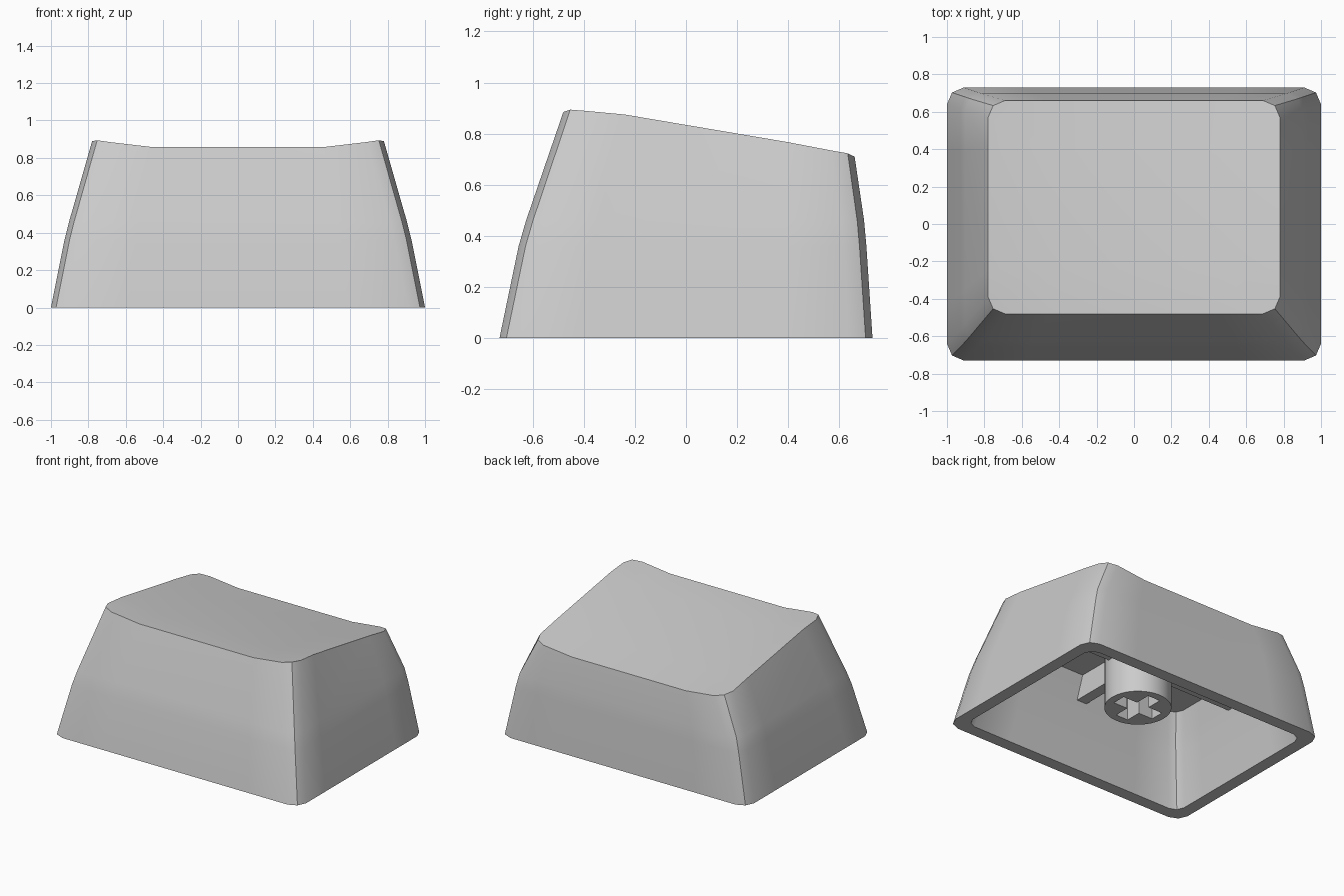
import bpy, bmesh, math

if "Cube" in bpy.data.objects:
    bpy.data.objects.remove(bpy.data.objects["Cube"])


def finish(name, bm, smooth=True):
    bmesh.ops.recalc_face_normals(bm, faces=bm.faces)
    me = bpy.data.meshes.new(name)
    bm.to_mesh(me)
    bm.free()
    ob = bpy.data.objects.new(name, me)
    bpy.context.collection.objects.link(ob)
    if smooth:
        bpy.ops.object.select_all(action='DESELECT')
        ob.select_set(True)
        bpy.context.view_layer.objects.active = ob
        bpy.ops.object.shade_smooth_by_angle(angle=math.radians(30))
    return ob


def ring(bm, xh, yf, yb, zs, c=0.09):
    """Chamfer-cornered rectangle of 20 points; zs holds 10 heights, front to back."""
    d, span, xm = c * 0.3, yb - yf, xh * 0.59
    half = [(xm, yf), (xh - c, yf), (xh - d, yf + d), (xh, yf + c),
            (xh, yf + 0.21 * span), (xh, yf + 0.77 * span),
            (xh, yb - c), (xh - d, yb - d), (xh - c, yb), (xm, yb)]
    pts = [(x, y, z) for (x, y), z in zip(half, zs)]
    pts += [(-x, y, z) for x, y, z in reversed(pts)]
    return [bm.verts.new(p) for p in pts]


def bridge(bm, a, b):
    n = len(a)
    for i in range(n):
        j = (i + 1) % n
        bm.faces.new((a[i], a[j], b[j], b[i]))


def dished_cap(bm, r, z_front, z_back):
    """Fill a ring around a sunken centre quad."""
    xm, y1, y2 = r[0].co.x, r[4].co.y, r[5].co.y
    fr, br, bl, fl = [bm.verts.new(p) for p in (
        (xm, y1, z_front), (xm, y2, z_back), (-xm, y2, z_back), (-xm, y1, z_front))]
    for f in ((fr, br, bl, fl), (r[0], fr, fl, r[19]), (r[9], r[10], bl, br),
              (r[4], r[5], br, fr), (r[14], r[15], fl, bl),
              r[0:5] + [fr], r[5:10] + [br], r[10:15] + [bl], r[15:20] + [fl]):
        bm.faces.new(f)


def prism(name, profile, z0, z1, smooth=False):
    bm = bmesh.new()
    lo = [bm.verts.new((x, y, z0)) for x, y in profile]
    hi = [bm.verts.new((x, y, z1)) for x, y in profile]
    bridge(bm, lo, hi)
    bm.faces.new(lo)
    bm.faces.new(hi)
    return finish(name, bm, smooth)


# Hollow cap shell: half width, front y, back y, height
levels = [(1.0, -0.73, 0.73, 0.0), (0.928, -0.655, 0.706, 0.36), (0.903, -0.626, 0.697, 0.46)]
top_z = [0.858, 0.885, 0.894, 0.889, 0.875, 0.767, 0.734, 0.723, 0.71, 0.685]
wall, ceiling = 0.09, 0.62
bm = bmesh.new()
outer = [ring(bm, x, f, b, [z] * 10) for x, f, b, z in levels]
outer.append(ring(bm, 0.78, -0.48, 0.66, top_z))
inner = [ring(bm, x - wall, f + wall, b - wall, [z] * 10, 0.07) for x, f, b, z in levels]
inner.append(ring(bm, 0.768, -0.48, 0.588, [ceiling] * 10, 0.07))
for shell in (outer, inner):
    for a, b in zip(shell, shell[1:]):
        bridge(bm, a, b)
bridge(bm, outer[0], inner[0])
dished_cap(bm, outer[-1], 0.836, 0.728)
bm.faces.new(inner[-1])
finish("cap_shell", bm)

# Round stem with a cross-shaped socket
cy = 0.04
circle = [(0.222 * math.cos(2 * math.pi * i / 40), cy + 0.222 * math.sin(2 * math.pi * i / 40))
          for i in range(40)]
stem = prism("stem", circle, 0.155, ceiling + 0.01, True)
L, w = 0.165, 0.05
arm = [(L, -w), (L, w), (w, w)]
cross = []
for k in range(4):
    c, s = round(math.cos(k * math.pi / 2)), round(math.sin(k * math.pi / 2))
    cross += [(c * x - s * y, cy + s * x + c * y) for x, y in arm]
cutter = prism("socket_cutter", cross, 0.1, 0.45)
cutter.hide_render = True
mod = stem.modifiers.new("socket", 'BOOLEAN')
mod.operation, mod.object, mod.solver = 'DIFFERENCE', cutter, 'EXACT'
bpy.context.view_layer.objects.active = stem
bpy.ops.object.modifier_apply(modifier=mod.name)
bpy.data.objects.remove(cutter)


# Four ribs joining the stem to the walls under the ceiling
def rib(name, dx, dy, low_end, high_end):
    bm = bmesh.new()
    sides = []
    for t in (-0.04, 0.04):
        side = []
        for r, z in ((0.2, 0.455), (low_end, 0.455), (high_end, ceiling + 0.01),
                     (0.2, ceiling + 0.01)):
            side.append(bm.verts.new((dx * r - dy * t, cy + dy * r + dx * t, z)))
        bm.faces.new(side)
        sides.append(side)
    bridge(bm, *sides)
    finish(name, bm, False)


rib("rib_right", 1, 0, 0.82, 0.775)
rib("rib_left", -1, 0, 0.82, 0.775)
rib("rib_front", 0, -1, 0.58, 0.525)
rib("rib_back", 0, 1, 0.57, 0.55)
